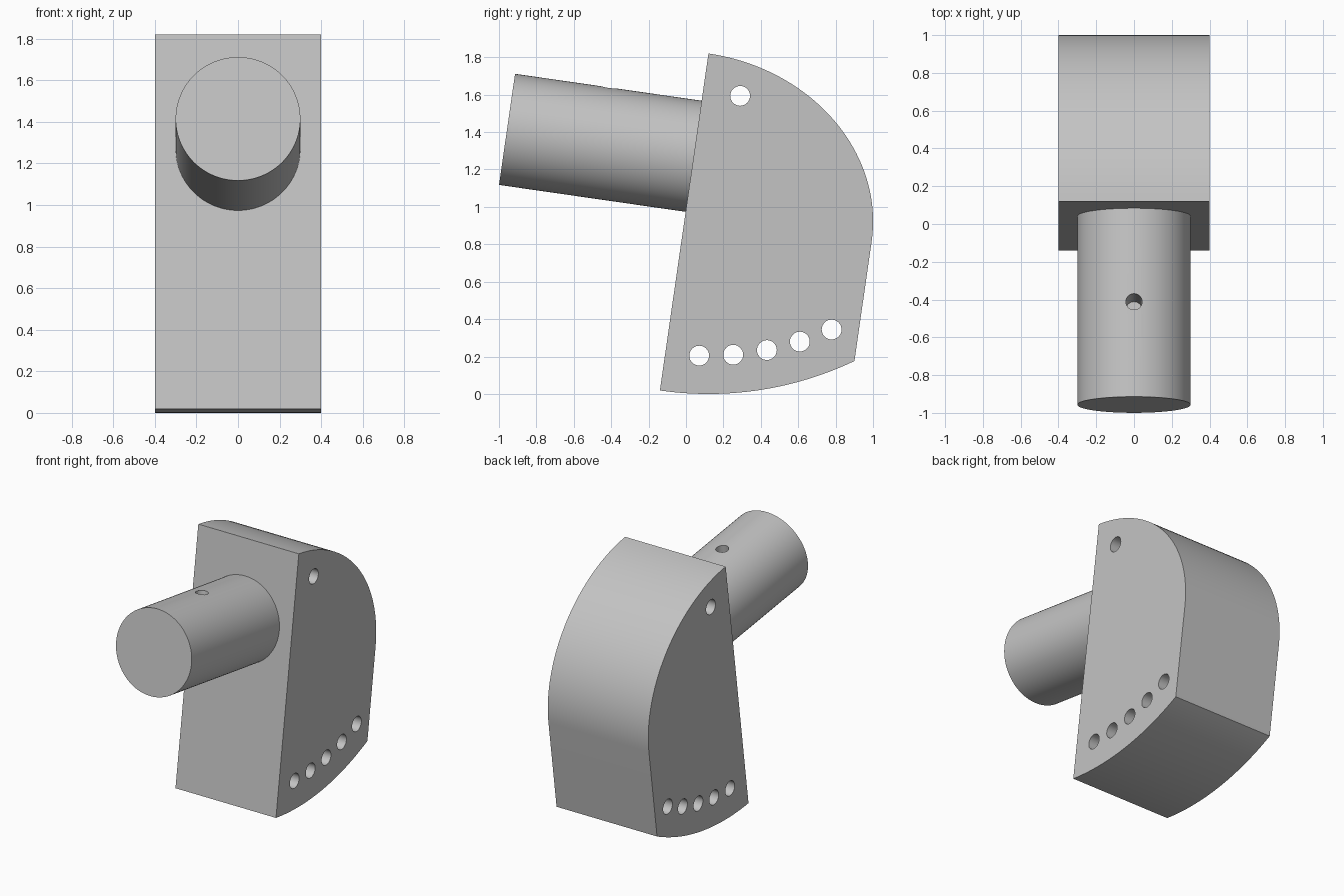
import bpy
import bmesh
from math import sin, cos, asin, radians, pi
from mathutils import Vector

if "Cube" in bpy.data.objects:
    bpy.data.objects.remove(bpy.data.objects["Cube"])

TILT = radians(8.2)
REACH = 1.82      # radius of the bottom arc, centred on the top front corner
DEPTH = 1.007     # body depth, square to its front face
DROP = 0.87       # height of the curved back
HALF = 0.4        # half of the body width
STEP = radians(6.45)

grey = bpy.data.materials.new("light grey")
grey.use_nodes = True
tone = (0.55, 0.55, 0.55, 1)
grey.diffuse_color = tone
grey.node_tree.nodes["Principled BSDF"].inputs["Base Color"].default_value = tone


def place(back, down, x=0):
    """Point measured from the top front corner in the tilted frame."""
    return Vector((x, 0.12 + back * cos(TILT) - down * sin(TILT),
                   REACH - back * sin(TILT) - down * cos(TILT)))


def rod(name, start, end, radius, sides):
    """Cylinder between two points."""
    axis = end - start
    bpy.ops.mesh.primitive_cylinder_add(
        vertices=sides, radius=radius, depth=axis.length,
        location=(start + end) / 2,
        rotation=axis.to_track_quat('Z', 'Y').to_euler())
    obj = bpy.context.object
    obj.name = name
    obj.data.materials.append(grey)
    return obj


def drill(target, start, end, radius):
    """Cut a round hole between two points."""
    cutter = rod("hole_cutter", start, end, radius, 32)
    cutter.hide_render = True
    mod = target.modifiers.new("hole", 'BOOLEAN')
    mod.operation = 'DIFFERENCE'
    mod.solver = 'EXACT'
    mod.object = cutter
    bpy.context.view_layer.objects.active = target
    bpy.ops.object.modifier_apply(modifier=mod.name)
    bpy.data.objects.remove(cutter)


def finish(obj):
    bpy.ops.object.select_all(action='DESELECT')
    obj.select_set(True)
    bpy.context.view_layer.objects.active = obj
    bpy.ops.object.shade_smooth_by_angle(angle=radians(30))


# Body outline: curved back, then the bottom arc
N = 40
outline = [(DEPTH * sin(i / N * pi / 2), DROP * (1 - cos(i / N * pi / 2)))
           for i in range(N + 1)]
sweep = asin(DEPTH / REACH)
outline += [(REACH * sin(sweep * (1 - i / N)), REACH * cos(sweep * (1 - i / N)))
            for i in range(N + 1)]

bm = bmesh.new()
face = bm.faces.new([bm.verts.new(place(b, d, -HALF)) for b, d in outline])
extruded = bmesh.ops.extrude_face_region(bm, geom=[face])
bmesh.ops.translate(
    bm, vec=(2 * HALF, 0, 0),
    verts=[g for g in extruded["geom"] if isinstance(g, bmesh.types.BMVert)])
bmesh.ops.recalc_face_normals(bm, faces=bm.faces)
mesh = bpy.data.meshes.new("body")
bm.to_mesh(mesh)
bm.free()
mesh.materials.append(grey)
body = bpy.data.objects.new("body", mesh)
bpy.context.collection.objects.link(body)

# Pivot hole and the row of adjustment holes
holes = [(0.2, 0.2)]
holes += [(1.616 * sin(STEP * k), 1.616 * cos(STEP * k)) for k in range(1, 6)]
for b, d in holes:
    drill(body, place(b, d, -0.5), place(b, d, 0.5), 0.053)
finish(body)

# Shaft with a blind hole on top
shaft = rod("shaft", place(-1.008, 0.555), place(0.02, 0.555), 0.3, 96)
drill(shaft, place(-0.5, 0.1), place(-0.5, 0.555), 0.043)
finish(shaft)
